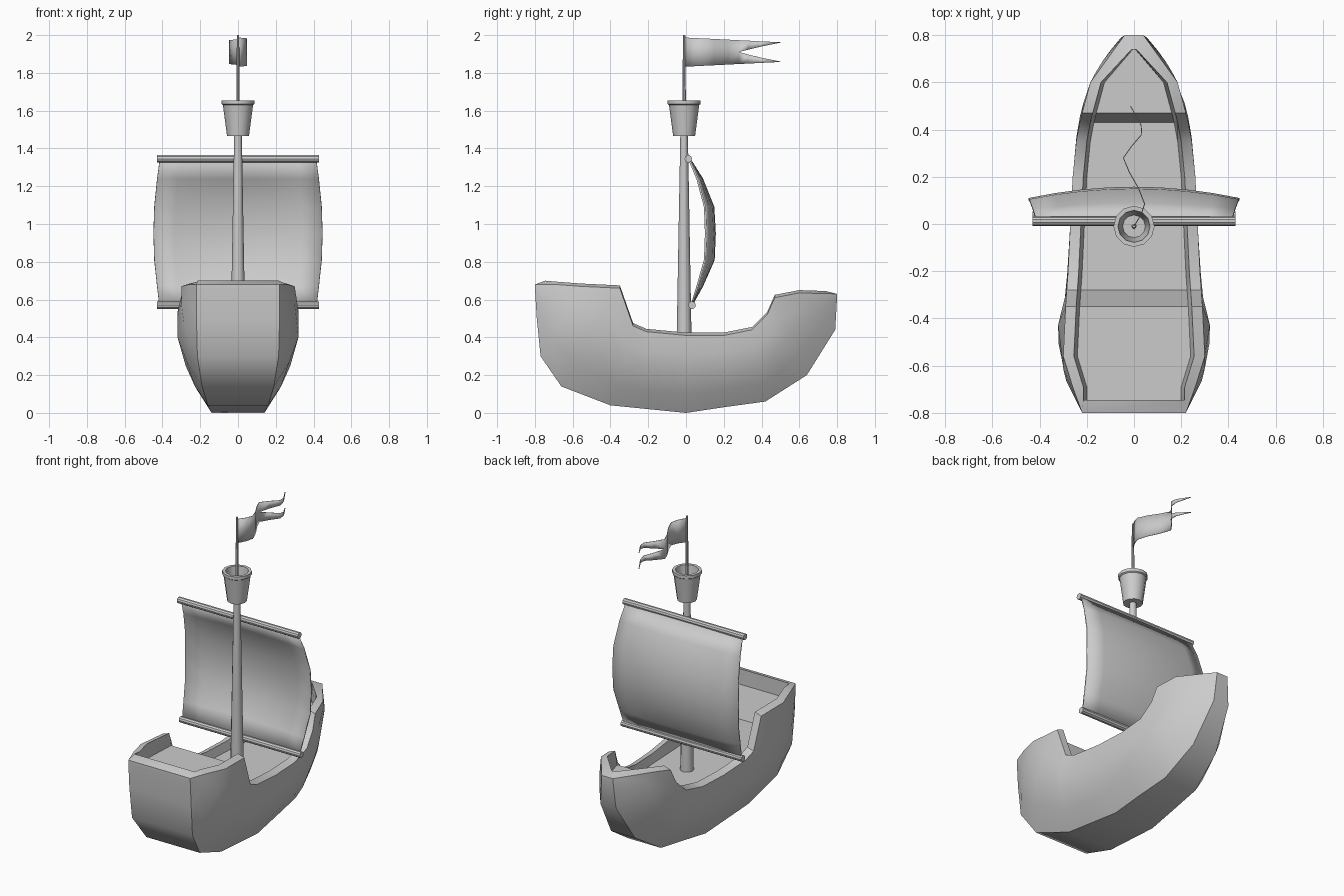
import bpy, bmesh, math
from mathutils import Matrix, Vector

if "Cube" in bpy.data.objects:
    bpy.data.objects.remove(bpy.data.objects["Cube"])

grey = bpy.data.materials.new("plain grey")
grey.use_nodes = True
grey.diffuse_color = (0.6, 0.6, 0.6, 1)
grey.node_tree.nodes["Principled BSDF"].inputs["Base Color"].default_value = (0.6, 0.6, 0.6, 1)


def finish(name, bm, angle=35):
    """Turn a bmesh into a shaded, coloured object."""
    bmesh.ops.recalc_face_normals(bm, faces=bm.faces)
    mesh = bpy.data.meshes.new(name)
    bm.to_mesh(mesh)
    bm.free()
    mesh.materials.append(grey)
    ob = bpy.data.objects.new(name, mesh)
    bpy.context.collection.objects.link(ob)
    bpy.ops.object.select_all(action='DESELECT')
    ob.select_set(True)
    bpy.context.view_layer.objects.active = ob
    bpy.ops.object.shade_smooth_by_angle(angle=math.radians(angle))
    return ob


def thicken(ob, thickness):
    """Give a thin sheet some body."""
    mod = ob.modifiers.new("thickness", 'SOLIDIFY')
    mod.thickness = thickness
    mod.offset = 0


def lathe(name, profile, y=-0.01, sides=12):
    """Spin (radius, height) pairs about an upright axis."""
    bm = bmesh.new()
    rings = []
    for r, z in profile:
        rings.append([bm.verts.new((r * math.cos(2 * math.pi * i / sides),
                                    y + r * math.sin(2 * math.pi * i / sides), z))
                      for i in range(sides)])
    for a, b in zip(rings, rings[1:]):
        for i in range(sides):
            j = (i + 1) % sides
            bm.faces.new((a[i], a[j], b[j], b[i]))
    bm.faces.new(rings[0])
    bm.faces.new(rings[-1])
    finish(name, bm)


# Hull: stations from stern to bow, each half section mirrored into a loop
# keel (half width, y, z), outer rim (half width, y, z), side bulge
stations = [
    ((.22, -.80, .66), (.22, -.80, .68), 0),
    ((.22, -.79, .50), (.26, -.69, .68), .01),
    ((.215, -.77, .30), (.30, -.56, .67), .03),
    ((.19, -.66, .14), (.29, -.35, .66), .08),
    ((.16, -.40, .04), (.285, -.28, .46), .055),
    ((.15, -.20, .02), (.28, -.21, .43), .05),
    ((.14, 0, 0), (.27, 0, .41), .045),
    ((.13, .20, .03), (.26, .20, .41), .045),
    ((.115, .42, .06), (.245, .35, .44), .045),
    ((.10, .53, .13), (.23, .43, .52), .045),
    ((.085, .64, .20), (.22, .47, .61), .04),
    ((.055, .79, .44), (.185, .60, .635), .01),
    ((.04, .80, .615), (.04, .80, .63), 0),
]
STERN_DECK, MAIN_DECK, BOW_DECK = .60, .37, .54
bm = bmesh.new()
loops = []
last = len(stations) - 1
for n, (keel, rim, bulge) in enumerate(stations):
    k, r = Vector(keel), Vector(rim)
    # Rim top steps inward, and away from the ends
    inner = r + Vector((-.045, 0, .015))
    if n == 0:
        inner = Vector((.215, -.745, .70))
    elif n == last:
        inner = Vector((.01, .74, .645))
    deck = STERN_DECK if n < 4 else MAIN_DECK if n < 10 else BOW_DECK
    floor = Vector((max(inner.x - .015, .005), inner.y, deck))
    half = [floor, inner, r]
    for t in (.25, .5, .75):
        p = r.lerp(k, t)
        p.x += bulge * math.sin(math.pi * t)
        half.append(p)
    half.append(k)
    loops.append([bm.verts.new(p) for p in half] +
                 [bm.verts.new((-p.x, p.y, p.z)) for p in reversed(half)])
size = len(loops[0])
for a, b in zip(loops, loops[1:]):
    for i in range(size):
        j = (i + 1) % size
        bm.faces.new((a[i], a[j], b[j], b[i]))
for end in (loops[0], loops[-1]):
    for i in range(size // 2 - 1):
        bm.faces.new((end[i], end[i + 1], end[size - 2 - i], end[size - 1 - i]))
finish("hull", bm)

# Mast, flag pole and lookout basket
lathe("mast", [(.04, .36), (.034, .7), (.02, 1.48)])
lathe("flag_pole", [(.011, 1.46), (.006, 2)], sides=8)
lathe("lookout_basket", [(.058, 1.465), (.08, 1.63), (.087, 1.635), (.087, 1.655),
                         (.068, 1.655), (.048, 1.50)])

# Yards
for name, y, z in (("upper_yard", .012, 1.345), ("lower_yard", .032, .57)):
    bm = bmesh.new()
    bmesh.ops.create_cone(bm, cap_ends=True, segments=10, radius1=.02, radius2=.02, depth=.86,
                          matrix=Matrix.Translation((0, y, z)) @ Matrix.Rotation(math.pi / 2, 4, 'Y'))
    finish(name, bm)

# Sail: height, half width, y at the side edge, y at the middle
sail = [(1.335, .415, .02, .025), (1.24, .428, .06, .085), (1.09, .443, .10, .145),
        (.95, .447, .105, .153), (.81, .443, .10, .147), (.67, .428, .06, .085),
        (.58, .418, .033, .035)]
bm = bmesh.new()
grid = []
for z, w, edge, middle in sail:
    steps = [i / 4 for i in range(-4, 5)]
    grid.append([bm.verts.new((w * s, middle + (edge - middle) * s * s, z)) for s in steps])
for a, b in zip(grid, grid[1:]):
    for i in range(len(a) - 1):
        bm.faces.new((a[i], a[i + 1], b[i + 1], b[i]))
thicken(finish("sail", bm), .01)

# Swallow-tailed pennant, waving along its length
wave = [(0, -.01), (.03, .04), (.045, .085), (.02, .15), (-.02, .22), (-.045, .28),
        (-.01, .33), (.033, .38), (.03, .42), (-.015, .50)]
rows = []
for x, y in wave:
    top = 1.987 - .05 * max(y, 0)
    bottom = 1.833 + .05 * max(y, 0)
    gap = max(0, (y - .28) / .22) * (top - bottom) * .48
    rows.append([(x, y, z) for z in (bottom, 1.91 - gap, 1.91 + gap, top)])
bm = bmesh.new()
for a, b in zip(rows, rows[1:]):
    for i in (0, 2):
        bm.faces.new([bm.verts.new(p) for p in (a[i], a[i + 1], b[i + 1], b[i])])
bmesh.ops.remove_doubles(bm, verts=bm.verts, dist=.0005)
thicken(finish("pennant", bm, 60), .004)
